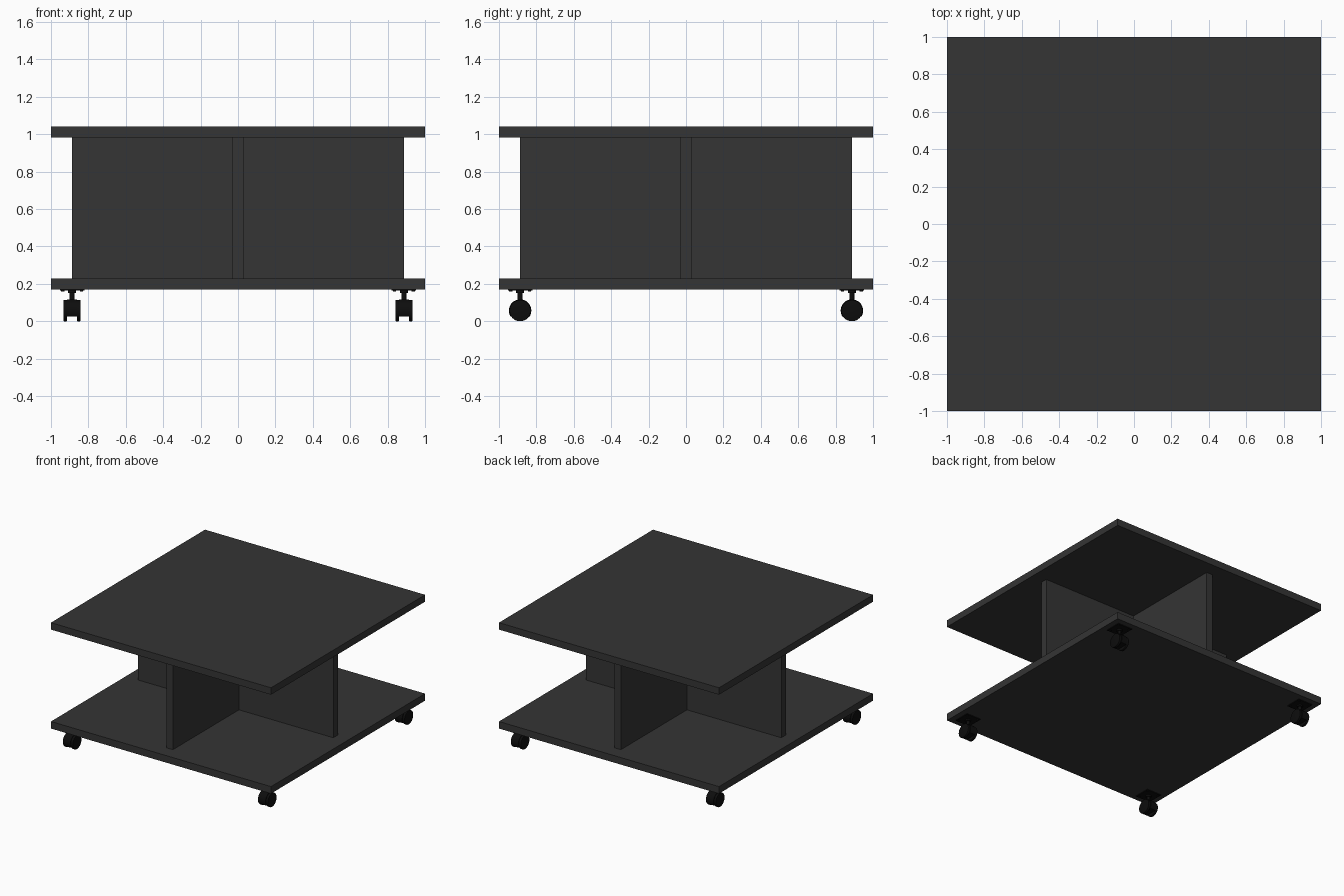
import bpy, bmesh, math
from mathutils import Matrix, Vector

cube = bpy.data.objects.get("Cube")
if cube:
    bpy.data.objects.remove(cube, do_unlink=True)


def material(name, value):
    m = bpy.data.materials.new(name)
    m.use_nodes = True
    color = (value, value, value, 1)
    m.diffuse_color = color
    m.node_tree.nodes["Principled BSDF"].inputs["Base Color"].default_value = color
    return m


BOARD = material("charcoal board", 0.035)
BLACK = material("black caster", 0.004)


def finish(name, bm, mat, smooth=False):
    bmesh.ops.recalc_face_normals(bm, faces=bm.faces)
    mesh = bpy.data.meshes.new(name)
    bm.to_mesh(mesh)
    bm.free()
    mesh.materials.append(mat)
    ob = bpy.data.objects.new(name, mesh)
    bpy.context.collection.objects.link(ob)
    if smooth:
        bpy.ops.object.select_all(action="DESELECT")
        ob.select_set(True)
        bpy.context.view_layer.objects.active = ob
        bpy.ops.object.shade_smooth_by_angle(angle=math.radians(35))
    return ob


def box(name, low, high, mat):
    low, high = Vector(low), Vector(high)
    bm = bmesh.new()
    place = Matrix.Translation((low + high) / 2) @ Matrix.Diagonal((high - low).to_4d())
    bmesh.ops.create_cube(bm, size=1, matrix=place)
    return finish(name, bm, mat)


def cylinder(name, center, radius, depth, mat, axis="Z", sides=32, bevel=0):
    bm = bmesh.new()
    turn = Matrix.Rotation(math.pi / 2, 4, "Y") if axis == "X" else Matrix()
    bmesh.ops.create_cone(bm, cap_ends=True, segments=sides, radius1=radius, radius2=radius,
                          depth=depth, matrix=Matrix.Translation(center) @ turn)
    if bevel:
        rims = [e for e in bm.edges if any(len(f.verts) > 4 for f in e.link_faces)]
        bmesh.ops.bevel(bm, geom=rims, offset=bevel, segments=2, affect="EDGES", profile=0.5)
    return finish(name, bm, mat, True)


def hood(name, x, y, z, radius, half_width, floor):
    # Round wheel housing with a flat underside
    bm = bmesh.new()
    angles = [math.tau * i / 40 for i in range(40)]
    heights = [z + radius * math.sin(a) for a in angles]
    ring = [bm.verts.new((x - half_width, y + radius * math.cos(a), h))
            for a, h in zip(angles, heights) if h > floor]
    side = math.sqrt(radius ** 2 - (z - floor) ** 2)
    ends = [bm.verts.new((x - half_width, y + s * side, floor)) for s in (-1, 1)]
    split = next(i for i, v in enumerate(ring)
                 if i + 1 == len(ring) or ring[i + 1].co.y - v.co.y > radius / 2)
    face = bm.faces.new(ring[:split + 1] + ends + ring[split + 1:])
    out = bmesh.ops.extrude_face_region(bm, geom=[face])
    moved = [v for v in out["geom"] if isinstance(v, bmesh.types.BMVert)]
    bmesh.ops.translate(bm, verts=moved, vec=(2 * half_width, 0, 0))
    return finish(name, bm, BLACK, True)


# Shelves
box("table_top", (-1, -1, 0.983), (1, 1, 1.04), BOARD)
box("bottom_shelf", (-1, -1, 0.17), (1, 1, 0.228), BOARD)

# Crossed upright panels
T, R = 0.029, 0.887
box("cross_panel", (-R, -T, 0.228), (R, T, 0.983), BOARD)
box("front_panel", (-T, -R, 0.228), (T, -T, 0.983), BOARD)
box("back_panel", (-T, T, 0.228), (T, R, 0.983), BOARD)

# Twin-wheel casters at the corners
for sy, end in ((-1, "front"), (1, "back")):
    for sx, side in ((-1, "right"), (1, "left")):
        x, y = sx * 0.887, sy * 0.887
        tag = f"{end}_{side}_caster"
        box(f"{tag}_plate", (x - 0.066, y - 0.066, 0.164), (x + 0.066, y + 0.066, 0.17), BLACK)
        for i in (-1, 1):
            for j in (-1, 1):
                cylinder(f"{tag}_screw", (x + i * 0.05, y + j * 0.05, 0.162),
                         0.009, 0.006, BLACK, sides=12)
            cylinder(f"{tag}_wheel", (x + i * 0.036, y, 0.057), 0.057, 0.02, BLACK, "X", bevel=0.003)
        hood(f"{tag}_hood", x, y, 0.057, 0.06, 0.026, 0.025)
        cylinder(f"{tag}_stem", (x, y, 0.137), 0.013, 0.056, BLACK, sides=20)
        cylinder(f"{tag}_collar", (x, y, 0.158), 0.022, 0.012, BLACK, sides=20)
